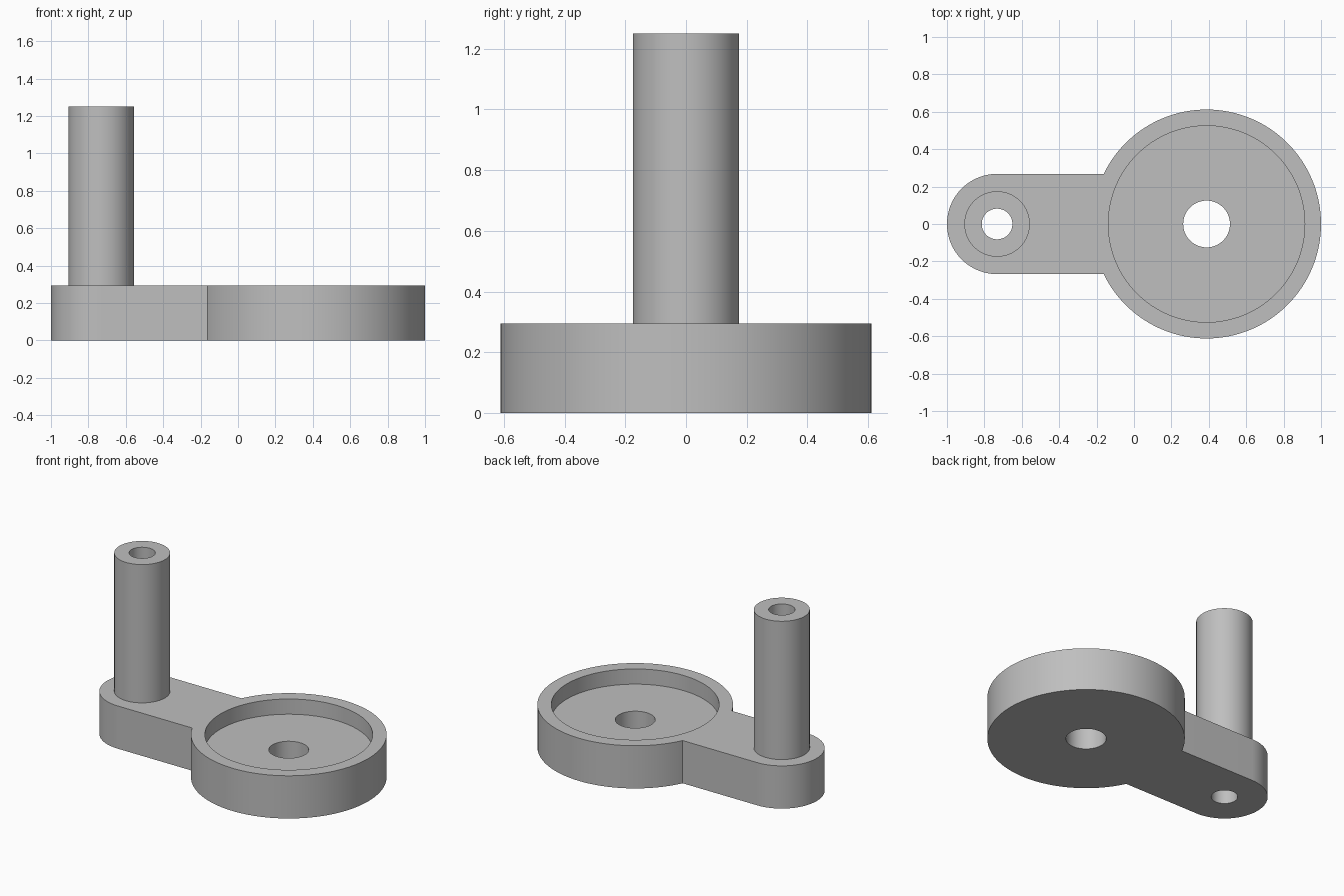
import bpy
import bmesh
from math import pi, cos, sin, radians

cube = bpy.data.objects.get("Cube")
if cube:
    bpy.data.objects.remove(cube, do_unlink=True)

grey = bpy.data.materials.new("plain grey")
grey.use_nodes = True
colour = (0.52, 0.52, 0.52, 1)
grey.diffuse_color = colour
grey.node_tree.nodes["Principled BSDF"].inputs["Base Color"].default_value = colour

HUB_X, POST_X = 0.388, -0.732
PLATE_TOP, FLOOR_Z, POST_TOP = 0.295, 0.19, 1.25
ARM_R = 0.268


def arc(cx, r, start, end, n):
    return [(cx + r * cos(start + (end - start) * i / n),
             r * sin(start + (end - start) * i / n)) for i in range(n + 1)]


def prism(name, outline, z0, z1):
    """Extrude a counter-clockwise outline from z0 to z1."""
    bm = bmesh.new()
    base = bm.faces.new([bm.verts.new((x, y, z0)) for x, y in outline])
    top = bmesh.ops.extrude_face_region(bm, geom=[base])["geom"]
    bmesh.ops.translate(bm, vec=(0, 0, z1 - z0),
                        verts=[v for v in top if isinstance(v, bmesh.types.BMVert)])
    bmesh.ops.recalc_face_normals(bm, faces=bm.faces)
    mesh = bpy.data.meshes.new(name)
    bm.to_mesh(mesh)
    bm.free()
    mesh.materials.append(grey)
    obj = bpy.data.objects.new(name, mesh)
    bpy.context.collection.objects.link(obj)
    return obj


def cylinder(name, x, r, z0, z1, n=96):
    return prism(name, arc(x, r, 0, 2 * pi, n)[:-1], z0, z1)


def combine(body, other, operation):
    mod = body.modifiers.new(other.name, "BOOLEAN")
    mod.operation, mod.solver, mod.object = operation, "EXACT", other
    bpy.ops.object.modifier_apply(modifier=mod.name)
    bpy.data.objects.remove(other, do_unlink=True)


# Round hub with the straight, round-ended arm
crank = cylinder("crank_arm", HUB_X, 0.612, 0, PLATE_TOP, 128)
bpy.ops.object.select_all(action="DESELECT")
bpy.context.view_layer.objects.active = crank
crank.select_set(True)
arm_outline = (arc(POST_X, ARM_R, pi / 2, 3 * pi / 2, 48)
               + [(HUB_X - 0.2, -ARM_R), (HUB_X - 0.2, ARM_R)])
combine(crank, prism("arm", arm_outline, 0, PLATE_TOP), "UNION")

# Handle post
combine(crank, cylinder("handle_post", POST_X, 0.175, 0.1, POST_TOP), "UNION")

# Shallow hub recess, shaft hole and bore through the post
combine(crank, cylinder("recess", HUB_X, 0.525, FLOOR_Z, 0.5, 128), "DIFFERENCE")
combine(crank, cylinder("shaft_hole", HUB_X, 0.125, -0.1, 0.5, 64), "DIFFERENCE")
combine(crank, cylinder("post_bore", POST_X, 0.082, -0.1, 1.4, 64), "DIFFERENCE")

bpy.ops.object.shade_smooth_by_angle(angle=radians(30))
